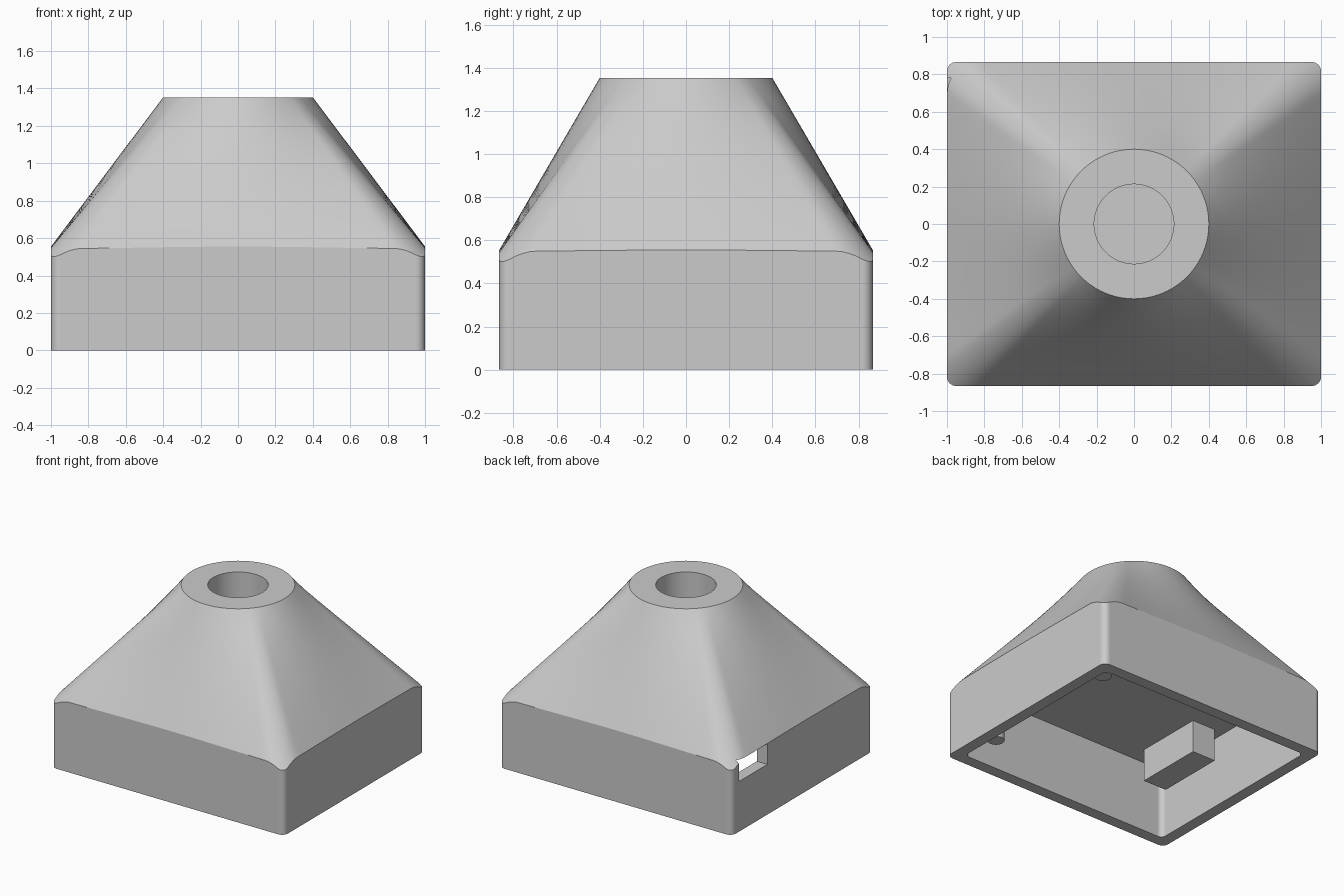
import bpy, bmesh, math

if "Cube" in bpy.data.objects:
    bpy.data.objects.remove(bpy.data.objects["Cube"], do_unlink=True)

HALF_X, HALF_Y = 1.0, 0.866
WALL, CEILING, TOP = 0.09, 0.553, 1.353
COLLAR = 0.4
# Rounded base of the loft, slightly larger than the walls that trim it
LOFT_X, LOFT_Y, LOFT_R, LOFT_Z = 1.0414, 0.898, 0.17, 0.5

grey = bpy.data.materials.new("plain_grey")
grey.use_nodes = True
grey.diffuse_color = (0.6, 0.6, 0.6, 1)
grey.node_tree.nodes["Principled BSDF"].inputs["Base Color"].default_value = (0.6, 0.6, 0.6, 1)


def make_object(name, bm):
    bmesh.ops.recalc_face_normals(bm, faces=bm.faces)
    mesh = bpy.data.meshes.new(name)
    bm.to_mesh(mesh)
    bm.free()
    mesh.materials.append(grey)
    obj = bpy.data.objects.new(name, mesh)
    bpy.context.collection.objects.link(obj)
    return obj


def box(name, low, high):
    bm = bmesh.new()
    bmesh.ops.create_cube(bm, size=1)
    for v in bm.verts:
        v.co = [l + (c + 0.5) * (h - l) for c, l, h in zip(v.co, low, high)]
    return make_object(name, bm)


def rounded_rectangle(hx, hy, r, arc=8, side=40):
    """Counterclockwise outline, sides divided more finely near the corners."""
    arcs = []
    for k, (sx, sy) in enumerate([(1, 1), (-1, 1), (-1, -1), (1, -1)]):
        angles = [(k + i / arc) * math.pi / 2 for i in range(arc + 1)]
        arcs.append([(sx * (hx - r) + r * math.cos(a), sy * (hy - r) + r * math.sin(a))
                     for a in angles])
    points = []
    for k, corner in enumerate(arcs):
        points += corner
        (ax, ay), (bx, by) = corner[-1], arcs[(k + 1) % 4][0]
        for i in range(1, side):
            t = (1 - math.cos(math.pi * i / side)) / 2
            points.append((ax + (bx - ax) * t, ay + (by - ay) * t))
    return points


def loft_base_radius(dx, dy):
    """Distance from the axis to the loft's rounded base along a direction."""
    dx, dy = max(abs(dx), 1e-9), max(abs(dy), 1e-9)
    t = min(LOFT_X / dx, LOFT_Y / dy)
    cx, cy = LOFT_X - LOFT_R, LOFT_Y - LOFT_R
    if t * dx > cx and t * dy > cy:
        along = dx * cx + dy * cy
        t = along + math.sqrt(along ** 2 - cx ** 2 - cy ** 2 + LOFT_R ** 2)
    return t


def shoulder_height(x, y):
    """Height at which the sloping loft meets the upright wall."""
    r = math.hypot(x, y)
    base = loft_base_radius(x / r, y / r)
    return LOFT_Z + max(0, base - r) / (base - COLLAR) * (TOP - LOFT_Z)


# Hollow housing: ceiling, cavity, rim, walls, loft to a round top, blind bore
outer = rounded_rectangle(HALF_X, HALF_Y, 0.05)
inner = rounded_rectangle(HALF_X - WALL, HALF_Y - WALL, 0.04)
directions = [(x / math.hypot(x, y), y / math.hypot(x, y)) for x, y in outer]


def circle(radius, z):
    return [(radius * x, radius * y, z) for x, y in directions]


shoulder = [(x, y, shoulder_height(x, y)) for x, y in outer]
collar = circle(COLLAR, TOP)
rings = [[(x, y, CEILING) for x, y in inner],
         [(x, y, 0) for x, y in inner],
         [(x, y, 0) for x, y in outer]]
ROWS = 10
for row in range(ROWS + 1):
    t = row / ROWS
    rings.append([[a + (b - a) * t for a, b in zip(p, q)] for p, q in zip(shoulder, collar)])
rings += [circle(0.213, TOP), circle(0.213, 0.7)]

bm = bmesh.new()
loops = [[bm.verts.new(p) for p in ring] for ring in rings]
for low, high in zip(loops, loops[1:]):
    for i in range(len(low)):
        j = (i + 1) % len(low)
        bm.faces.new((low[i], low[j], high[j], high[i]))
bm.faces.new(loops[0])
bm.faces.new(loops[-1])
housing = make_object("housing", bm)

# Cable slot through the side wall beside a back corner
cutter = box("slot_cutter", (-1.2, 0.43, 0.39), (-0.895, 0.78, 0.55))
cutter.hide_render = True
slot = housing.modifiers.new("slot", 'BOOLEAN')
slot.operation = 'DIFFERENCE'
slot.solver = 'EXACT'
slot.object = cutter
bpy.ops.object.select_all(action='DESELECT')
bpy.context.view_layer.objects.active = housing
housing.select_set(True)
bpy.ops.object.modifier_apply(modifier=slot.name)
bpy.data.objects.remove(cutter, do_unlink=True)

# Block hanging from the ceiling
box("inner_block", (-0.825, -0.635, 0.3), (-0.625, -0.095, CEILING + 0.005))

# Two round posts under the ceiling
posts = []
for name, y in (("back_post", 0.59), ("front_post", -0.59)):
    bm = bmesh.new()
    bmesh.ops.create_cone(bm, cap_ends=True, segments=32, radius1=0.06, radius2=0.06, depth=0.47)
    bmesh.ops.translate(bm, verts=bm.verts, vec=(0.78, y, 0.322))
    posts.append(make_object(name, bm))

# Smooth curved surfaces, crisp edges
for obj in posts:
    obj.select_set(True)
bpy.ops.object.shade_smooth_by_angle(angle=math.radians(28))
